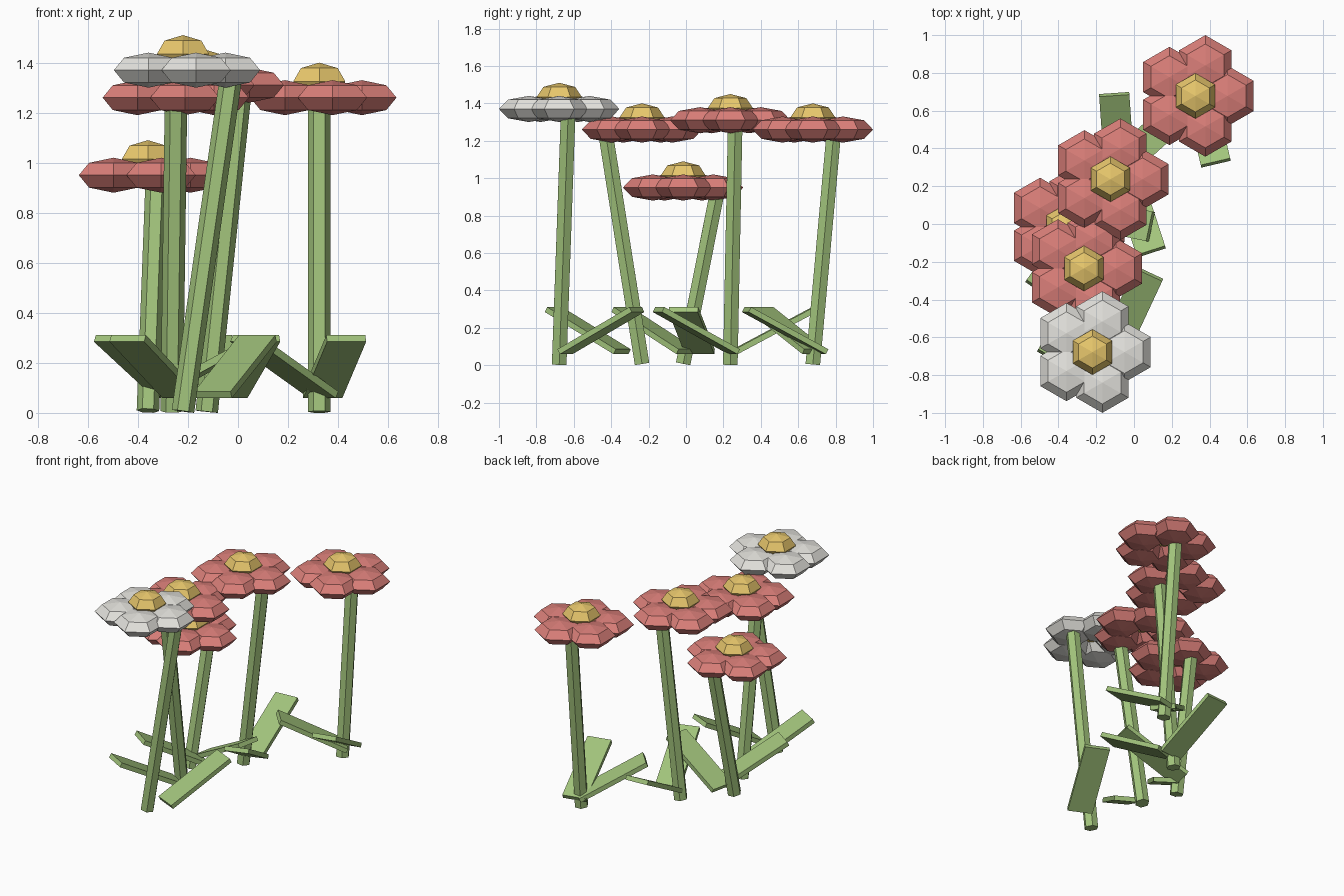
import bpy, bmesh
from math import sin, cos, pi, radians
from mathutils import Vector, Matrix

if "Cube" in bpy.data.objects:
    bpy.data.objects.remove(bpy.data.objects["Cube"])


def material(name, rgb):
    m = bpy.data.materials.new(name)
    m.diffuse_color = (*rgb, 1)
    m.use_nodes = True
    m.node_tree.nodes["Principled BSDF"].inputs["Base Color"].default_value = m.diffuse_color
    return m


RED = material("petal_red", (0.70, 0.21, 0.19))
WHITE = material("petal_white", (0.77, 0.76, 0.72))
YELLOW = material("centre_yellow", (0.80, 0.57, 0.15))
GREEN = material("plant_green", (0.36, 0.55, 0.20))


def finish(name, bm, mat):
    bmesh.ops.recalc_face_normals(bm, faces=bm.faces)
    me = bpy.data.meshes.new(name)
    bm.to_mesh(me)
    bm.free()
    me.materials.append(mat)
    ob = bpy.data.objects.new(name, me)
    bpy.context.collection.objects.link(ob)
    return ob


def add_bead(bm, centre, r, h):
    """Six-sided flattened sphere with corners on +y and -y."""
    c = Vector(centre)
    rings = []
    for lat in (-pi / 4, 0, pi / 4):
        rings.append([bm.verts.new(c + Vector((r * cos(lat) * cos(a), r * cos(lat) * sin(a), h * sin(lat))))
                      for a in (pi / 6 + k * pi / 3 for k in range(6))])
    bottom = bm.verts.new(c - Vector((0, 0, h)))
    top = bm.verts.new(c + Vector((0, 0, h)))
    for k in range(6):
        n = (k + 1) % 6
        bm.faces.new((bottom, rings[0][n], rings[0][k]))
        bm.faces.new((top, rings[2][k], rings[2][n]))
        for lo, hi in zip(rings, rings[1:]):
            bm.faces.new((lo[k], lo[n], hi[n], hi[k]))


def head(x, y, z, mat):
    # five petals around a domed centre
    bm = bmesh.new()
    for k in range(5):
        a = k * 2 * pi / 5
        add_bead(bm, (x + 0.17 * cos(a), y + 0.17 * sin(a), z), 0.16, 0.07)
    finish("petals", bm, mat)
    bm = bmesh.new()
    add_bead(bm, (x, y, z + 0.065), 0.12, 0.075)
    finish("flower_centre", bm, YELLOW)


def stem(base, top, r=0.045):
    # leaning six-sided stalk
    axis = top - base
    base = base + Vector((0, 0, r * axis.xy.length / axis.length))
    axis = top - base
    bm = bmesh.new()
    bmesh.ops.create_cone(bm, cap_ends=True, segments=6, radius1=r, radius2=r, depth=axis.length)
    # turn the hexagon so its corners lie on the x axis
    v = max(bm.verts, key=lambda q: q.co.x)
    if abs(v.co.y) > 0.001:
        bmesh.ops.rotate(bm, verts=bm.verts, matrix=Matrix.Rotation(pi / 6, 3, 'Z'))
    ob = finish("stem", bm, GREEN)
    ob.rotation_mode = 'QUATERNION'
    ob.rotation_quaternion = Vector((0, 0, 1)).rotation_difference(axis)
    ob.location = (base + top) / 2


def leaf(x, y, heading):
    # flat slab rising outwards along its heading
    bm = bmesh.new()
    bmesh.ops.create_cube(bm, size=1)
    bmesh.ops.scale(bm, vec=(0.48, 0.16, 0.03), verts=bm.verts)
    ob = finish("leaf", bm, GREEN)
    ob.location = (x, y, 0.185)
    ob.rotation_euler = (0, -radians(28), radians(heading))


# head x, y, z, stem top x, y, petal colour
flowers = [
    (-0.22, -0.678, 1.37, -0.027, -0.63, WHITE),
    (-0.265, -0.235, 1.26, -0.248, -0.43, RED),
    (-0.36, -0.015, 0.95, -0.325, 0.168, RED),
    (-0.125, 0.237, 1.31, 0.01, 0.263, RED),
    (0.325, 0.678, 1.26, 0.325, 0.79, RED),
]
for x, y, z, tx, ty, mat in flowers:
    head(x, y, z, mat)
    stem(Vector((x, y, 0)), Vector((tx, ty, z - 0.02)))

# leaf centre x, y and heading in degrees
for x, y, heading in [
    (-0.01, -0.455, 65),
    (-0.335, -0.525, -120),
    (-0.385, -0.173, -125), (-0.12, 0.03, -12),
    (0.025, 0.055, -72), (-0.09, 0.475, 94),
    (0.385, 0.53, -77), (0.185, 0.545, -138),
]:
    leaf(x, y, heading)
